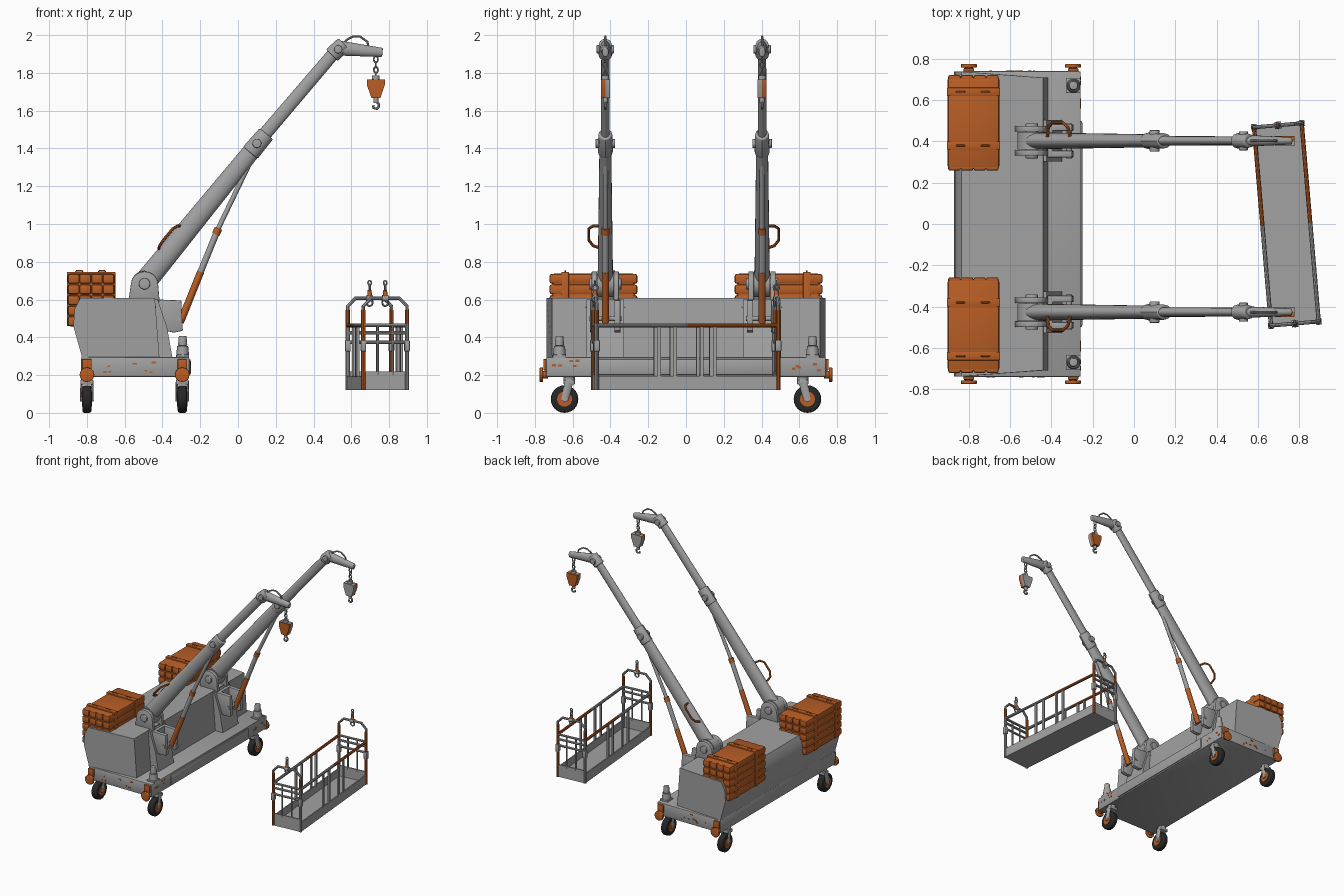
import bpy, bmesh, math, random
from mathutils import Vector, Matrix

if "Cube" in bpy.data.objects:
    bpy.data.objects.remove(bpy.data.objects["Cube"])
random.seed(4)

def material(name, r, g, b):
    m = bpy.data.materials.new(name)
    m.diffuse_color = (r, g, b, 1)
    m.use_nodes = True
    m.node_tree.nodes["Principled BSDF"].inputs["Base Color"].default_value = m.diffuse_color
    return m

GREY = material("painted grey", 0.36, 0.36, 0.36)
ORANGE = material("rust orange", 0.48, 0.11, 0.018)
BLACK = material("black rubber", 0.02, 0.02, 0.02)

def finish(name, bm, mat, bevel=0, segs=2):
    if bevel:
        bmesh.ops.bevel(bm, geom=bm.edges[:], offset=bevel, segments=segs, affect='EDGES', profile=0.5)
    bmesh.ops.recalc_face_normals(bm, faces=bm.faces[:])
    me = bpy.data.meshes.new(name)
    bm.to_mesh(me)
    bm.free()
    me.materials.append(mat)
    ob = bpy.data.objects.new(name, me)
    bpy.context.collection.objects.link(ob)
    return ob

def box(name, lo, hi, mat=GREY, bevel=0, segs=2):
    bm = bmesh.new()
    bmesh.ops.create_cube(bm, size=1)
    for v in bm.verts:
        v.co = Vector([(a + b) / 2 + c * (b - a) for a, b, c in zip(lo, hi, v.co)])
    return finish(name, bm, mat, bevel, segs)

def rod(name, p, q, r, mat=GREY, r2=None, sides=16, squash=1, bevel=0):
    p, q = Vector(p), Vector(q)
    d = q - p
    rot = d.to_track_quat('Z', 'Y').to_matrix().to_4x4()
    bm = bmesh.new()
    bmesh.ops.create_cone(bm, cap_ends=True, segments=sides, radius1=r,
                          radius2=r if r2 is None else r2, depth=d.length)
    if bevel:
        rims = [e for e in bm.edges if abs(e.verts[0].co.z - e.verts[1].co.z) < 1e-5]
        bmesh.ops.bevel(bm, geom=rims, offset=bevel, segments=3, affect='EDGES', profile=0.5)
    bm.transform(Matrix.Translation((p + q) / 2) @ rot @ Matrix.Diagonal((squash, 1, 1, 1)))
    return finish(name, bm, mat)

def prism(name, pts, y0, y1, mat=GREY, bevel=0):
    bm = bmesh.new()
    f = bm.faces.new([bm.verts.new((x, y0, z)) for x, z in pts])
    ext = bmesh.ops.extrude_face_region(bm, geom=[f])
    for g in ext['geom']:
        if isinstance(g, bmesh.types.BMVert):
            g.co.y = y1
    return finish(name, bm, mat, bevel)

def tube(name, pts, r, mat=GREY, closed=False):
    cu = bpy.data.curves.new(name, 'CURVE')
    cu.dimensions = '3D'
    cu.bevel_depth, cu.bevel_resolution, cu.use_fill_caps = r, 2, True
    sp = cu.splines.new('POLY')
    sp.points.add(len(pts) - 1)
    for a, p in zip(sp.points, pts):
        a.co = (*p, 1)
    sp.use_cyclic_u = closed
    cu.materials.append(mat)
    ob = bpy.data.objects.new(name, cu)
    bpy.context.collection.objects.link(ob)
    return ob

def ring(name, c, R, r, mat=GREY, along='x', tall=1.0):
    pts = []
    for i in range(14):
        a = i * math.tau / 14
        u, w = R * math.cos(a), R * tall * math.sin(a)
        pts.append((c[0] + (u if along == 'x' else 0), c[1] + (u if along == 'y' else 0), c[2] + w))
    return tube(name, pts, r, mat, True)

# Chassis and machine body
box("chassis", (-0.83, -0.74, 0.19), (-0.258, 0.74, 0.296), GREY, 0.008)
body = prism("body", [(-0.82, 0.25), (-0.83, 0.31), (-0.872, 0.46), (-0.865, 0.55), (-0.835, 0.608),
                      (-0.44, 0.608), (-0.415, 0.28)], -0.738, 0.738)
for v in body.data.vertices:
    if v.co.x > -0.5:
        v.co.y *= 0.96
box("front_bumper", (-0.275, -0.5, 0.2), (-0.25, 0.5, 0.285), GREY, 0.01)

for s in (-1, 1):
    # Rust flecks on the chassis ends
    for i in range(9):
        x, z, w = random.uniform(-0.76, -0.42), random.uniform(0.21, 0.28), random.uniform(0.004, 0.012)
        box("rust_fleck", (x - w, s * 0.741 - 0.002, z - 0.004), (x + w, s * 0.741 + 0.002, z + 0.004), ORANGE)
    for i in range(5):
        y, z = s * random.uniform(0.56, 0.72), random.uniform(0.22, 0.28)
        box("rust_fleck", (-0.26, y - 0.01, z - 0.006), (-0.256, y + 0.01, z + 0.006), ORANGE)

    # Casters with side jacks
    for x in (-0.8, -0.295):
        y = s * 0.643
        rod("tyre", (x - 0.024, y, 0.073), (x + 0.024, y, 0.073), 0.073, BLACK, sides=24, bevel=0.012)
        rod("wheel_hub", (x - 0.027, y, 0.073), (x + 0.027, y, 0.073), 0.04, ORANGE, sides=16)
        rod("axle", (x - 0.036, y, 0.073), (x + 0.036, y, 0.073), 0.014)
        for k in (-1, 1):
            rod("fork_leg", (x + k * 0.031, y, 0.065), (x + k * 0.028, y - s * 0.025, 0.165), 0.018, GREY, 0.022, 8, 0.3)
        box("fork_crown", (x - 0.034, y - s * 0.025 - 0.03, 0.15), (x + 0.034, y - s * 0.025 + 0.03, 0.175), GREY, 0.005)
        rod("swivel", (x, y - s * 0.025, 0.17), (x, y - s * 0.025, 0.2), 0.03)
        rod("jack_stem", (x, s * 0.73, 0.202), (x, s * 0.765, 0.202), 0.02, ORANGE)
        rod("jack_disc", (x, s * 0.757, 0.202), (x, s * 0.775, 0.202), 0.039, ORANGE, sides=12, bevel=0.005)
        box("jack_bracket", (x - 0.025, s * 0.745 - 0.01, 0.225), (x + 0.025, s * 0.745 + 0.01, 0.285), ORANGE, 0.004)

    # Warning beacon at each front corner
    b = (-0.293, s * 0.67)
    box("beacon_base", (b[0] - 0.034, b[1] - 0.036, 0.29), (b[0] + 0.034, b[1] + 0.036, 0.308), GREY, 0.004)
    rod("beacon_socket", (*b, 0.305), (*b, 0.355), 0.034, GREY, 0.029)
    rod("beacon_lamp", (*b, 0.355), (*b, 0.408), 0.025, GREY, 0.02, bevel=0.005)

    # Counterweight stack
    yc = s * 0.49
    box("weight_core", (-0.89, yc - 0.22, 0.462), (-0.66, yc + 0.22, 0.735), ORANGE)
    for i in range(5):
        z = 0.458 + i * 0.056
        box("weight_slab", (-0.903, yc - 0.222, z), (-0.652, yc + 0.222, z + 0.055), ORANGE, 0.014)
        for j in range(4):
            x = -0.9 + j * 0.0615
            for k in (-1, 1):
                box("weight_end", (x, yc + k * 0.218 - 0.014, z + 0.002), (x + 0.06, yc + k * 0.218 + 0.014, z + 0.053), ORANGE, 0.01)
    for dy in (-0.11, 0.15):
        y = yc + s * dy
        box("weight_strap", (-0.906, y - 0.02, 0.46), (-0.649, y + 0.02, 0.746), ORANGE, 0.004)
        for x in (-0.84, -0.72):
            tube("lifting_eye", [(x - 0.022, y, 0.74), (x - 0.015, y, 0.752), (x + 0.015, y, 0.752), (x + 0.022, y, 0.74)], 0.004, ORANGE)

    # Boom mount: tower, cheek plates and strut bracket
    Y = s * 0.415 - 0.012
    prism("mount_tower", [(-0.47, 0.28), (-0.345, 0.28), (-0.375, 0.45), (-0.425, 0.6), (-0.47, 0.6)], Y - 0.1, Y + 0.1)
    for k in (-1, 1):
        y = Y + k * 0.058
        arc = [(-0.495 + 0.072 * math.cos(a), 0.683 + 0.066 * math.sin(a)) for a in [i * math.pi / 8 for i in range(9)]]
        prism("pivot_cheek", [(-0.58, 0.59), (-0.415, 0.59)] + arc, y - 0.014, y + 0.014, GREY, 0.004)
        y = Y + k * 0.064
        prism("strut_bracket", [(-0.42, 0.6), (-0.3, 0.595), (-0.292, 0.435), (-0.34, 0.425), (-0.41, 0.44)], y - 0.016, y + 0.016, GREY, 0.004)
        for z in (0.34, 0.42, 0.5, 0.56):
            rod("mount_bolt", (-0.44, Y + k * 0.098, z), (-0.44, Y + k * 0.108, z), 0.007, GREY, sides=8)
    box("bracket_back", (-0.42, Y - 0.07, 0.43), (-0.395, Y + 0.07, 0.6))
    rod("strut_pin", (-0.315, Y - 0.085, 0.5), (-0.315, Y + 0.085, 0.5), 0.014)
    rod("pivot_pin", (-0.495, Y - 0.085, 0.683), (-0.495, Y + 0.085, 0.683), 0.03, bevel=0.005)
    rod("boom_foot", (-0.495, Y - 0.042, 0.683), (-0.495, Y + 0.042, 0.683), 0.07, sides=24)

    # Two-stage boom and jib
    P = lambda x, z, dy=0: (x, Y + dy, z)
    rod("lower_boom", P(-0.495, 0.69), P(0.1, 1.42), 0.06, GREY, 0.046, 20, 0.68)
    rod("boom_collar", P(0.065, 1.377), P(0.15, 1.478), 0.05, GREY, 0.046, 12, 0.8, 0.008)
    rod("boom_pin", P(0.1, 1.427, -0.052), P(0.1, 1.427, 0.052), 0.024, bevel=0.004)
    rod("upper_boom", P(0.1, 1.427), P(0.525, 1.925), 0.036, GREY, 0.033, 16, 0.65)
    rod("jib_collar", P(0.497, 1.893), P(0.56, 1.955), 0.044, GREY, 0.04, 12, 0.85, 0.008)
    rod("jib_pin", P(0.53, 1.925, -0.046), P(0.53, 1.925, 0.046), 0.022, bevel=0.004)
    rod("jib", P(0.53, 1.932), P(0.765, 1.908), 0.04, GREY, 0.024, 16, 0.72, 0.006)
    tube("jib_hoop", [P(0.555, 1.95), P(0.575, 1.975), P(0.61, 1.993), P(0.645, 1.993), P(0.685, 1.965), P(0.69, 1.94)], 0.006)

    # Hydraulic strut
    rod("strut_cylinder", P(-0.305, 0.48), P(-0.198, 0.746), 0.019, ORANGE)
    rod("strut_sleeve", P(-0.198, 0.746), P(-0.115, 0.95), 0.017)
    rod("strut_ring", P(-0.117, 0.945), P(-0.104, 0.977), 0.021, ORANGE)
    rod("strut_rod", P(-0.11, 0.965), P(0.09, 1.38), 0.013)

    # Grab handle on the outer side of the lower boom
    tube("grab_handle", [P(-0.42, 0.87, s * 0.02), P(-0.415, 0.885, s * 0.065), P(-0.395, 0.915, s * 0.088),
                         P(-0.345, 0.975, s * 0.088), P(-0.32, 0.99, s * 0.065), P(-0.31, 0.99, s * 0.02)], 0.008, ORANGE)

    # Chain, two-tone hook block and hook
    X = 0.73
    for i in range(4):
        ring("chain_link", P(X, 1.872 - i * 0.028), 0.011, 0.0045, GREY, 'xy'[i % 2], 1.5)
    rod("block_neck", P(X, 1.755), P(X, 1.785), 0.02)
    shape = [(X - 0.047, 1.765), (X + 0.047, 1.765), (X + 0.047, 1.735), (X + 0.024, 1.668), (X - 0.024, 1.668), (X - 0.047, 1.735)]
    prism("block_outer", shape, Y, Y + s * 0.024, ORANGE)
    prism("block_inner", shape, Y - s * 0.024, Y, GREY)
    rod("hook_shank", P(X, 1.64), P(X, 1.67), 0.013)
    tube("hook", [P(X, 1.65), P(X + 0.014, 1.637), P(X + 0.016, 1.622), P(X + 0.004, 1.61), P(X - 0.012, 1.614), P(X - 0.015, 1.628)], 0.007)

# Work basket, built straight and then turned slightly
basket = []
add = basket.append
hx, hy = 0.116, 0.482
add(box("basket_floor", (-hx, -hy, 0.12), (hx, hy, 0.135)))
for s in (-1, 1):
    # Long sides
    add(box("side_kickboard", (s * hx - 0.005, -hy, 0.12), (s * hx + 0.005, hy, 0.195)))
    add(rod("top_rail_grey", (s * hx, -hy, 0.463), (s * hx, 0, 0.463), 0.011, GREY, sides=10))
    add(rod("top_rail_orange", (s * hx, 0, 0.463), (s * hx, hy, 0.463), 0.011, ORANGE, sides=10))
    for y in (-0.15, -0.065, 0.075, 0.145):
        add(box("side_upright", (s * hx - 0.007, y - 0.009, 0.19), (s * hx + 0.007, y + 0.009, 0.46)))
    # Ends with rails and lifting arch
    y = s * hy
    add(box("end_kickboard", (-hx, y - 0.005, 0.12), (hx, y + 0.005, 0.22)))
    for z in (0.463, 0.425, 0.375):
        add(rod("end_rail", (-hx, y, z), (hx, y, z), 0.009, GREY, sides=8))
    for x in (-0.04, 0.04):
        add(rod("end_upright", (x, y, 0.2), (x, y, 0.46), 0.007, GREY, sides=8))
    for x in (-hx, hx):
        add(rod("corner_post", (x, y, 0.12), (x, y, 0.47), 0.012, ORANGE if s * x > 0 else GREY, sides=10))
        add(rod("arch_post", (x, y, 0.46), (x, y, 0.545), 0.0115, ORANGE, sides=10))
        add(box("post_clamp", (x - 0.014, y - 0.016, 0.325), (x + 0.014, y + 0.016, 0.385), GREY, 0.005))
    add(tube("lifting_arch", [(-hx, y, 0.54), (-hx, y, 0.565), (-0.075, y, 0.607), (0.075, y, 0.607), (hx, y, 0.565), (hx, y, 0.54)], 0.0095))
    # Shackle hanging point
    add(rod("shackle_collar", (-0.016, y, 0.607), (0.016, y, 0.607), 0.017))
    add(ring("shackle_ring", (0, y, 0.585), 0.016, 0.005, GREY, 'x', 1.2))
    add(rod("shackle_body", (0, y, 0.61), (0, y, 0.65), 0.014, ORANGE, 0.01))
    add(ring("shackle_link", (0, y, 0.663), 0.014, 0.0055, GREY, 'y', 1.2))
    add(ring("shackle_top", (0, y, 0.688), 0.009, 0.004, GREY, 'x', 1.3))
turn = Matrix.Translation((0.738, -0.002, 0)) @ Matrix.Rotation(math.radians(4.9), 4, 'Z')
for ob in basket:
    ob.matrix_world = turn

# Curves to meshes, then smooth shading with sharp edges
bpy.ops.object.select_all(action='SELECT')
bpy.context.view_layer.objects.active = body
bpy.ops.object.convert(target='MESH')
bpy.ops.object.select_all(action='SELECT')
bpy.ops.object.shade_smooth_by_angle(angle=math.radians(35))
